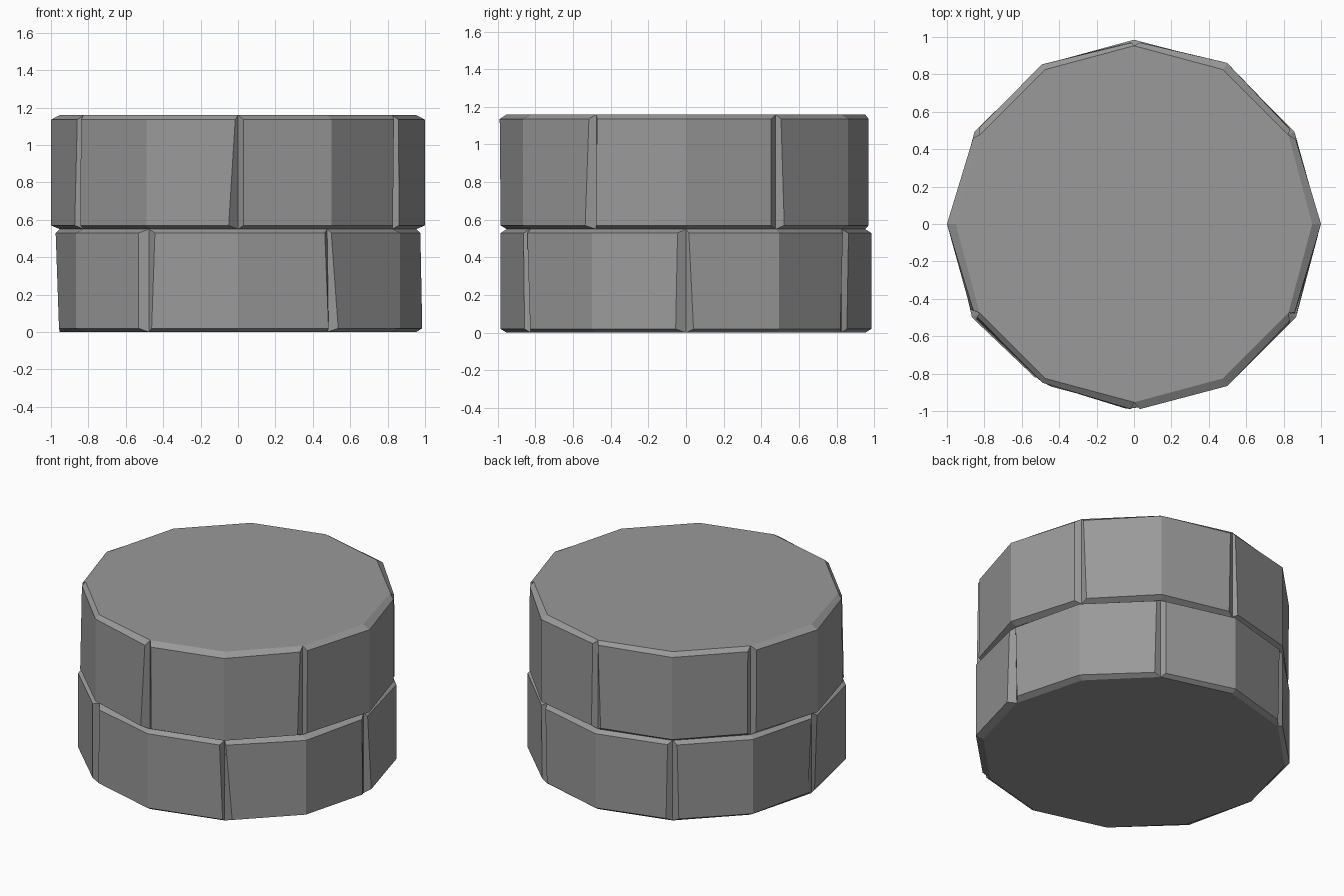
import bpy, bmesh, math
from mathutils import Vector

if "Cube" in bpy.data.objects:
    bpy.data.objects.remove(bpy.data.objects["Cube"])

stone = bpy.data.materials.new("stone_grey")
stone.diffuse_color = (0.32, 0.32, 0.32, 1)
stone.use_nodes = True
stone.node_tree.nodes["Principled BSDF"].inputs["Base Color"].default_value = stone.diffuse_color

INNER = 0.953  # radius of the recessed core between stones


def polar(deg, r, off, z):
    """Point at radius r in direction deg, shifted sideways by off."""
    a = math.radians(deg)
    return Vector((r * math.cos(a) - off * math.sin(a),
                   r * math.sin(a) + off * math.cos(a), z))


def stone_course(name, start, z0, z1, low, high, mids, joints):
    """Ring of six chamfered stones, each spanning two sides of a 12-gon.
    joints: (radius top, radius bottom, left top, left bottom, right top, right bottom)"""
    bm = bmesh.new()
    new = lambda *p: bm.verts.new(polar(*p))
    floor = [new(start + 30 * i, INNER, 0, z0) for i in range(12)]
    roof = [new(start + 30 * i, INNER, 0, z1) for i in range(12)]
    bm.faces.new(floor[::-1])
    bm.faces.new(roof)
    for s in range(6):
        a = start + 60 * s
        j, k = joints[s], joints[(s + 1) % 6]
        bot = [new(a, j[1], j[5], low), new(a + 30, mids[s], 0, low),
               new(a + 60, k[1], k[3], low)]
        top = [new(a, j[0], j[4], high), new(a + 30, mids[s], 0, high),
               new(a + 60, k[0], k[2], high)]
        f = [floor[(2 * s + i) % 12] for i in range(3)]
        r = [roof[(2 * s + i) % 12] for i in range(3)]
        for i in range(2):
            bm.faces.new((bot[i], bot[i + 1], top[i + 1], top[i]))   # outer face
            bm.faces.new((f[i], f[i + 1], bot[i + 1], bot[i]))       # lower chamfer
            bm.faces.new((top[i], top[i + 1], r[i + 1], r[i]))       # upper chamfer
        bm.faces.new((f[0], bot[0], top[0], r[0]))                   # joint sides
        bm.faces.new((bot[2], f[2], r[2], top[2]))
    bmesh.ops.recalc_face_normals(bm, faces=bm.faces)
    mesh = bpy.data.meshes.new(name)
    bm.to_mesh(mesh)
    bm.free()
    mesh.materials.append(stone)
    bpy.context.collection.objects.link(bpy.data.objects.new(name, mesh))


# Lower course: joints at 0, 60, 120 ... degrees
stone_course("lower_stone_course", 0, 0.0, 0.55, 0.02, 0.53,
             [0.99, 0.985, 0.985, 1.0, 0.985, 1.0],
             [(0.975, 0.985, -0.045, -0.055, 0.015, 0.04),
              (0.98, 0.97, -0.03, -0.04, 0.03, 0.03),
              (0.975, 0.97, -0.03, -0.04, 0.03, 0.04),
              (0.975, 0.957, -0.03, -0.04, 0.03, 0.03),
              (0.975, 0.975, -0.05, -0.05, 0.05, 0.03),
              (0.98, 0.985, -0.03, -0.01, 0.01, 0.05)])

# Upper course: turned by half a stone, joints at 30, 90, 150 ... degrees
stone_course("upper_stone_course", 30, 0.55, 1.16, 0.57, 1.135,
             [0.995, 0.985, 1.0, 0.98, 1.0, 1.0],
             [(0.975, 0.975, -0.04, -0.04, 0.02, 0.04),
              (0.97, 0.97, -0.03, -0.04, 0.01, 0.03),
              (0.975, 0.97, -0.03, -0.03, 0.03, 0.03),
              (0.975, 0.985, -0.03, -0.04, 0.01, 0.02),
              (0.99, 0.985, -0.015, -0.05, 0.03, 0.03),
              (0.98, 0.985, -0.03, -0.05, 0.02, 0.015)])
